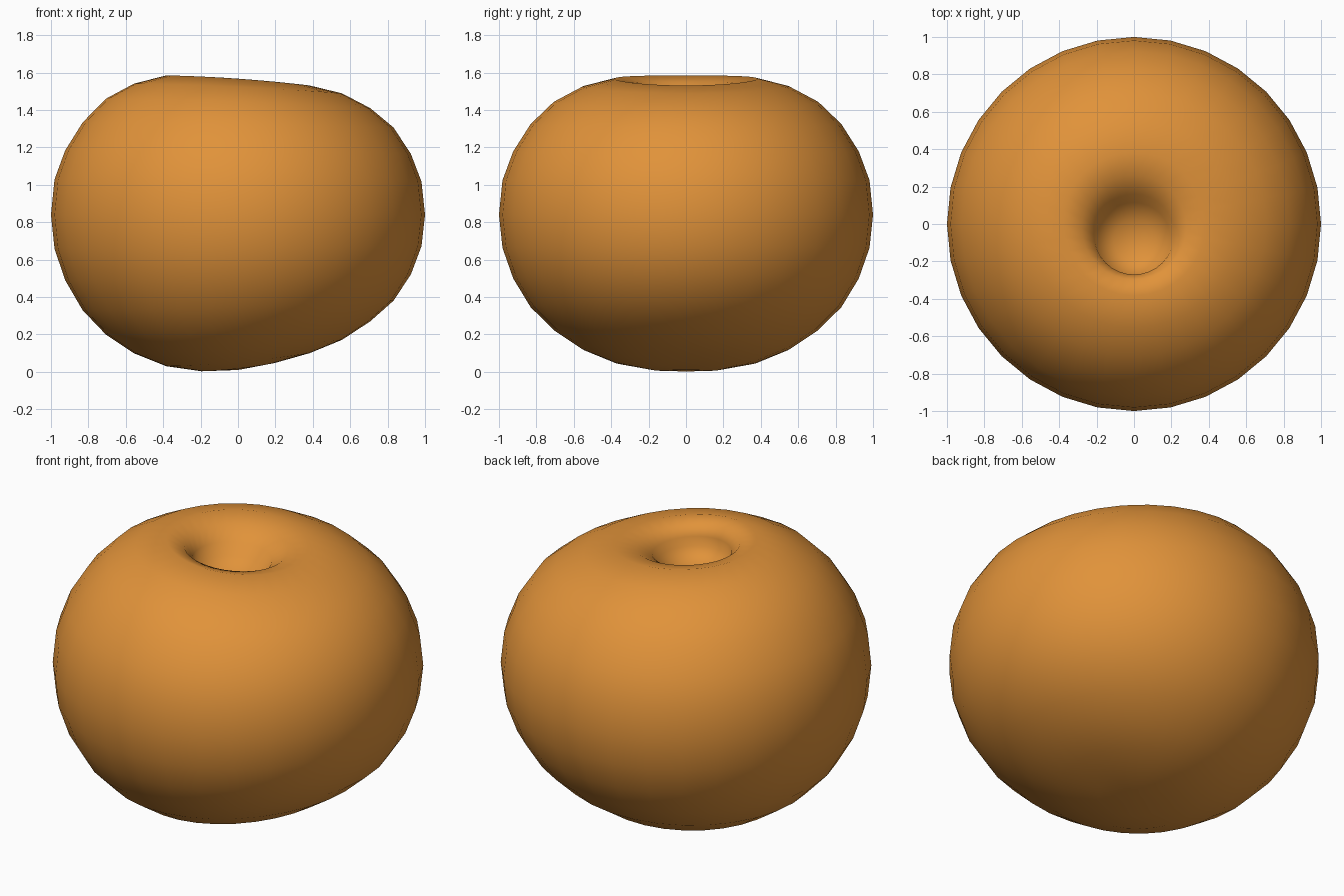
import bpy, bmesh, math

if "Cube" in bpy.data.objects:
    bpy.data.objects.remove(bpy.data.objects["Cube"])

SEGMENTS = 32
CENTRE_Z = 0.84

# Ring profile from bottom to pit floor: radius, mean height, lean, y shift
profile = [
    (0.195, 0.025, 0.022, 0), (0.383, 0.065, 0.035, 0), (0.556, 0.135, 0.036, 0),
    (0.707, 0.235, 0.035, 0), (0.831, 0.355, 0.025, 0), (0.924, 0.505, 0.015, 0),
    (0.981, 0.665, 0.007, 0), (1.0, 0.84, 0.0, 0), (0.981, 1.023, 0.006, 0),
    (0.924, 1.175, 0.009, 0), (0.831, 1.32, 0.013, 0), (0.707, 1.435, 0.025, 0),
    (0.556, 1.515, 0.026, 0), (0.383, 1.558, 0.027, 0), (0.28, 1.535, 0.018, -0.02),
    (0.215, 1.48, 0.01, -0.055), (0.195, 1.42, 0.0, -0.08), (0.11, 1.365, 0.0, -0.085),
]

mat = bpy.data.materials.new("warm orange")
mat.diffuse_color = (0.75, 0.29, 0.042, 1)
mat.use_nodes = True
mat.node_tree.nodes["Principled BSDF"].inputs["Base Color"].default_value = mat.diffuse_color

bm = bmesh.new()


def add_ring(r, z, lean, shift):
    """One ring, swollen on the left side and flattened on the right."""
    sign = 1 if z > CENTRE_Z else -1
    ring = []
    for i in range(SEGMENTS):
        a = 2 * math.pi * i / SEGMENTS
        swell = lean * (-math.cos(a) + 0.35 * math.sin(a) ** 2)
        ring.append(bm.verts.new((r * math.cos(a), r * math.sin(a) + shift, z + sign * swell)))
    return ring


# Round fruit body with a leaning pit in its top
rings = [add_ring(*p) for p in profile]
for low, high in zip(rings, rings[1:]):
    for i in range(SEGMENTS):
        j = (i + 1) % SEGMENTS
        bm.faces.new((low[i], low[j], high[j], high[i]))
bottom = bm.verts.new((0, 0, 0.01))
pit = bm.verts.new((0, -0.085, 1.345))
for i in range(SEGMENTS):
    j = (i + 1) % SEGMENTS
    bm.faces.new((bottom, rings[0][j], rings[0][i]))
    bm.faces.new((pit, rings[-1][i], rings[-1][j]))
bmesh.ops.recalc_face_normals(bm, faces=bm.faces[:])
for f in bm.faces:
    f.smooth = True

mesh = bpy.data.meshes.new("fruit_body")
bm.to_mesh(mesh)
bm.free()
mesh.materials.append(mat)
body = bpy.data.objects.new("fruit_body", mesh)
bpy.context.collection.objects.link(body)
